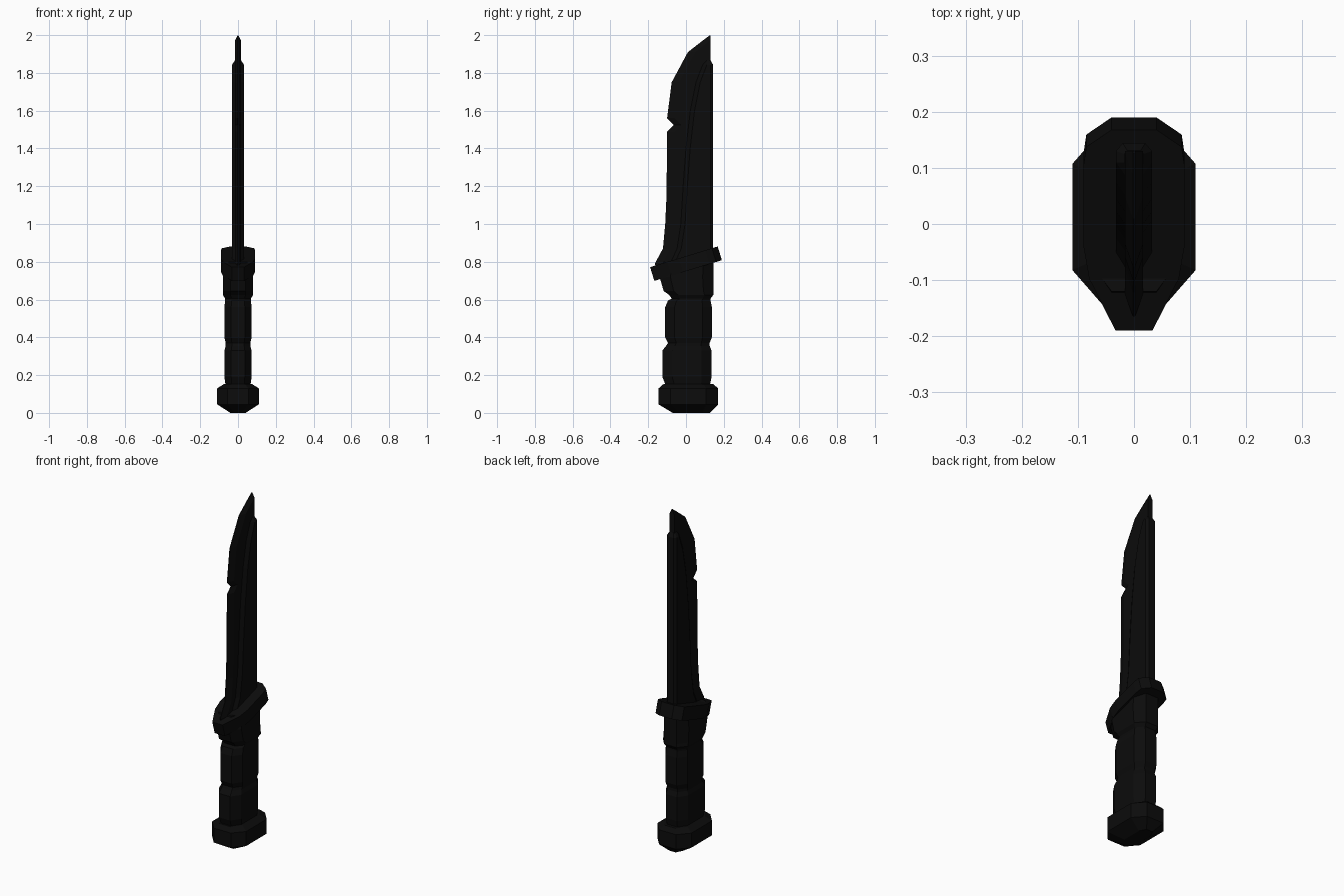
import bpy, bmesh, math
from mathutils import Matrix

black = bpy.data.materials.new("matte black")
black.diffuse_color = (0.0035, 0.0035, 0.0035, 1)


def loft(name, rings):
    """Skin a stack of equal-length rings, cap both ends."""
    bm = bmesh.new()
    rows = [[bm.verts.new(p) for p in r] for r in rings]
    n = len(rows[0])
    for a, b in zip(rows, rows[1:]):
        for i in range(n):
            j = (i + 1) % n
            bm.faces.new((a[i], a[j], b[j], b[i]))
    bm.faces.new(rows[0][::-1])
    bm.faces.new(rows[-1])
    bmesh.ops.recalc_face_normals(bm, faces=bm.faces)
    me = bpy.data.meshes.new(name)
    bm.to_mesh(me)
    bm.free()
    me.materials.append(black)
    ob = bpy.data.objects.new(name, me)
    bpy.context.collection.objects.link(ob)
    return ob


def octagon(z, y0, y1, hx, cx=0.5, cy=0.2):
    """Chamfered rectangle; cx, cy are chamfer shares of half width and depth."""
    fx, d = hx * (1 - cx), (y1 - y0) * cy
    right = [(fx, y0), (hx, y0 + d), (hx, y1 - d), (fx, y1)]
    return mirrored(right, z)


def mirrored(right, z):
    return [(x, y, z) for x, y in right] + [(-x, y, z) for x, y in reversed(right)]


# Pommel
loft("pommel", [octagon(z, y0, y1, hx, 0.5, 0.2) for z, y0, y1, hx in [
    (0, -0.07, 0.125, 0.04), (0.045, -0.145, 0.17, 0.11),
    (0.13, -0.145, 0.17, 0.11), (0.152, -0.12, 0.145, 0.075)]])

# Grip: two swollen segments and a flared neck, separated by grooves
loft("grip", [octagon(z, y0, y1, hx) for z, y0, y1, hx in [
    (0.14, -0.105, 0.125, 0.065), (0.19, -0.125, 0.135, 0.072),
    (0.33, -0.125, 0.135, 0.072), (0.355, -0.105, 0.125, 0.065),
    (0.37, -0.095, 0.125, 0.065), (0.40, -0.11, 0.137, 0.072),
    (0.56, -0.11, 0.137, 0.072), (0.595, -0.095, 0.13, 0.068),
    (0.605, -0.075, 0.13, 0.068), (0.625, -0.09, 0.145, 0.08),
    (0.645, -0.118, 0.145, 0.08), (0.72, -0.14, 0.145, 0.08),
    (0.80, -0.12, 0.145, 0.08)]])

# Tilted guard with a narrowing front
plan = [(0.033, -0.187), (0.08, -0.09), (0.09, -0.03), (0.09, 0.12),
        (0.085, 0.155), (0.04, 0.187)]
guard = loft("guard", [mirrored(plan, -0.038), mirrored(plan, 0.038)])
guard.data.transform(Matrix.Translation((0, 0, 0.79)) @ Matrix.Rotation(math.radians(17), 4, 'X'))

# Thin cutting plate: (height, edge y, back y), with a ground edge and a notch
rows = [(0.74, -0.15, 0.12), (0.79, -0.165, 0.12), (0.87, -0.122, 0.12),
        (1.0, -0.11, 0.12), (1.15, -0.103, 0.12), (1.49, -0.1, 0.12),
        (1.525, -0.065, 0.125), (1.56, -0.1, 0.128), (1.75, -0.076, 0.13),
        (1.91, 0.01, 0.13), (1.97, 0.087, 0.13), (1.999, 0.126, 0.13)]
rings = []
for z, ye, yb in rows:
    t = 0.016 if z < 1.98 else 0.002
    rings.append(mirrored([(0.002, ye), (t, min(ye + 0.04, yb - 0.002)), (t, yb)], z))
loft("blade_edge", rings)

# Thick spine: (height, y of the curved step)
steps = [(0.76, -0.10), (0.87, -0.05), (1.0, -0.03), (1.2, -0.018), (1.4, -0.003),
         (1.6, 0.02), (1.75, 0.05), (1.842, 0.085)]
rings = [mirrored([(0.014, y), (0.032, y + 0.025), (0.032, 0.13), (0.02, 0.144)], z)
         for z, y in steps]
rings.append(mirrored([(0.012, 0.10), (0.017, 0.11), (0.017, 0.125), (0.012, 0.131)], 1.865))
loft("blade_spine", rings)
